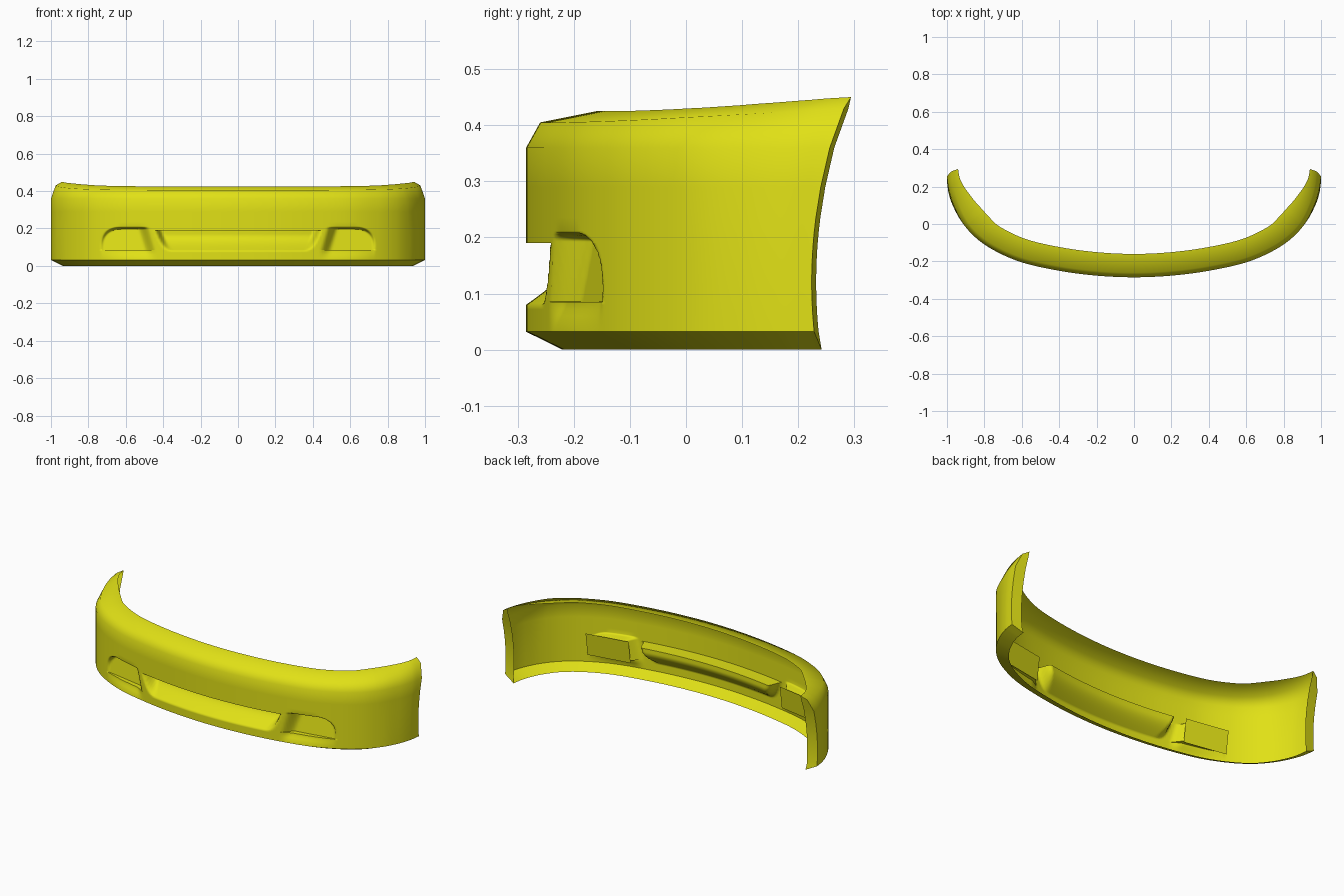
import bpy, bmesh, math
from mathutils import Vector

cube = bpy.data.objects.get("Cube")
if cube:
    bpy.data.objects.remove(cube, do_unlink=True)

# One paint colour
paint = bpy.data.materials.new("yellow_paint")
paint.use_nodes = True
COLOUR = (0.75, 0.75, 0.008, 1)
paint.diffuse_color = COLOUR
paint.node_tree.nodes["Principled BSDF"].inputs["Base Color"].default_value = COLOUR

# Plan outline of the outer skin, from the middle to the left end
OUTLINE = [(0, -.285), (.2, -.276), (.4, -.25), (.6, -.205), (.75, -.14), (.85, -.07),
           (.92, .01), (.965, .09), (.99, .16), (1, .224)]
END_Y = .224
FLANGE = .06
STEPS = 20


def clamp(v):
    return max(0.0, min(1.0, v))


def ramp(a, b, v):
    t = clamp((v - a) / (b - a))
    return t * t * (3 - 2 * t)


def sample_outline():
    """Smooth curve through the outline: list of (point, inward direction)."""
    p = [Vector(q) for q in OUTLINE]
    first = Vector((-p[1].x, p[1].y))
    p = [first] + p + [p[-1] * 2 - p[-2]]
    pts = []
    for i in range(1, len(p) - 2):
        a, b, c, d = p[i - 1:i + 3]
        for k in range(STEPS):
            t = k / STEPS
            pts.append(.5 * (2 * b + (c - a) * t + (2 * a - 5 * b + 4 * c - d) * t ** 2
                             + (3 * b - a - 3 * c + d) * t ** 3))
    pts.append(p[-2])
    result = []
    for i, q in enumerate(pts):
        tan = (pts[min(i + 1, len(pts) - 1)] - pts[max(i - 1, 0)]).normalized()
        if i == 0:
            tan = Vector((1, 0))
        result.append((q, Vector((-tan.y, tan.x))))
    return result


def section(s):
    """Upright section at fraction s along the outline: (inward offset, height)."""
    lip = .125 - .065 * ramp(.55, 1, s)
    rows = [(lip, .425), (.025, .405), (0, .36), (0, .29), (0, .235), (0, .212)]
    rows += [(0, .208 - .003 * k) for k in range(6)]
    rows += [(0, .1905)]
    rows += [(0, .19 - .0055 * k) for k in range(19)]
    rows += [(0, .0855), (0, .085), (0, .08), (0, .072), (0, .06), (0, .045), (0, .032), (.065, 0)]
    return rows


def lamp_plane(x, z):
    return -.185 + .18 * (x - .5) + .14 * (z - .085)


def intake_depth(x, z):
    """Middle intake: curved floor, flat roof, slanted ends."""
    if not .08 <= z <= .1901:
        return 0
    end = .37 + .075 * math.sqrt((z - .08) / .11)
    height = math.sin(math.pi / 2 * clamp((z - .08) / .09))
    return .08 * height * ramp(end, end - .04, x)


def lamp_weight(x, z):
    """Lamp recess: D shape with a sloped sill and a flared inner side."""
    u = max(0, (x - .62) / .1)
    v = max(0, (z - .1) / .095)
    radius = (u ** 2.5 + v ** 2.5) ** .4
    inner = .5 + .3 * (z - .085)
    sill = .4 * ramp(.032, .085, z) if z < .0852 else 1
    return sill * ramp(1.15, 1, radius) * ramp(inner - .06, inner, x)


def place(q, inward, d, z):
    """Skin point, raised and swept back towards the ends, with the recesses pressed in."""
    p = q + inward * d
    x, y = max(0, p.x), p.y
    z += .025 * clamp((q.y + .26) / .48) ** 1.5 * ramp(.36, .4, z)
    y += .56 * (z - .12) ** 2 * clamp(y / END_Y)
    if d == 0:
        y += max(0, lamp_plane(x, z) - y) * lamp_weight(x, z) + intake_depth(x, z)
    return Vector((x, y, z))


def finish(bm, name, mirror=True):
    bmesh.ops.remove_doubles(bm, verts=bm.verts, dist=.00005)
    bmesh.ops.recalc_face_normals(bm, faces=bm.faces)
    mesh = bpy.data.meshes.new(name)
    bm.to_mesh(mesh)
    bm.free()
    mesh.materials.append(paint)
    obj = bpy.data.objects.new(name, mesh)
    bpy.context.collection.objects.link(obj)
    bpy.ops.object.select_all(action='DESELECT')
    obj.select_set(True)
    bpy.context.view_layer.objects.active = obj
    bpy.ops.object.shade_smooth_by_angle(angle=math.radians(62))
    mod = obj.modifiers.new("mirror", 'MIRROR')
    mod.merge_threshold = .0005
    return obj


# Bumper skin: sections lofted along the outline, ending in a folded flange
bm = bmesh.new()
line = sample_outline()
columns = []
for i, (q, inward) in enumerate(line):
    rows = section(i / (len(line) - 1))
    columns.append([bm.verts.new(place(q, inward, d, z)) for d, z in rows])
end_x = 1 - FLANGE
columns.append([bm.verts.new((min(end_x, v.co.x), v.co.y + .008 * (v.co.x > end_x + .001), v.co.z))
                for v in columns[-1]])
for a, b in zip(columns, columns[1:]):
    for j in range(len(a) - 1):
        bm.faces.new((a[j], a[j + 1], b[j + 1], b[j]))
bmesh.ops.dissolve_degenerate(bm, dist=.00001, edges=bm.edges)
finish(bm, "bumper_skin")

# Flat rectangular plates behind the lamp recesses
bm = bmesh.new()
corners = [(.485, .075), (.73, .075), (.73, .205), (.485, .205)]
bm.faces.new([bm.verts.new((x, lamp_plane(x, z) + .004, z)) for x, z in corners])
finish(bm, "lamp_back_plates")
